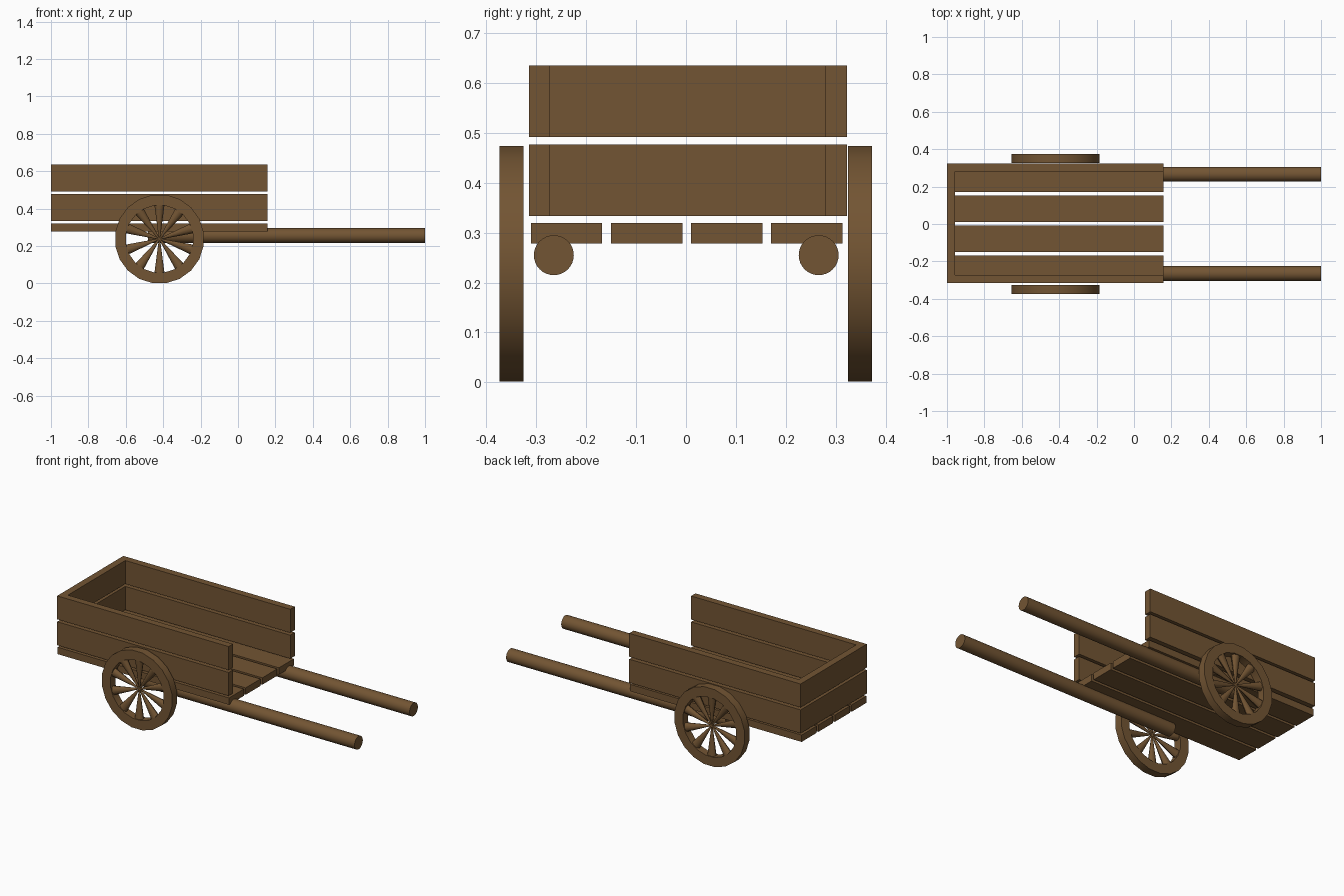
import bpy, bmesh, math
from mathutils import Matrix, Vector

if "Cube" in bpy.data.objects:
    bpy.data.objects.remove(bpy.data.objects["Cube"])

wood = bpy.data.materials.new("brown_wood")
wood.diffuse_color = (0.17, 0.09, 0.033, 1)
wood.use_nodes = True
wood.node_tree.nodes["Principled BSDF"].inputs["Base Color"].default_value = wood.diffuse_color


def finish(name, bm, smooth=False):
    bmesh.ops.recalc_face_normals(bm, faces=bm.faces)
    me = bpy.data.meshes.new(name)
    bm.to_mesh(me)
    bm.free()
    me.materials.append(wood)
    ob = bpy.data.objects.new(name, me)
    bpy.context.collection.objects.link(ob)
    if smooth:
        bpy.ops.object.select_all(action='DESELECT')
        ob.select_set(True)
        bpy.context.view_layer.objects.active = ob
        bpy.ops.object.shade_smooth_by_angle(angle=math.radians(35))
    return ob


def board(name, x0, x1, y0, y1, z0, z1):
    bm = bmesh.new()
    m = Matrix.Translation(((x0 + x1) / 2, (y0 + y1) / 2, (z0 + z1) / 2))
    bmesh.ops.create_cube(bm, size=1, matrix=m @ Matrix.Diagonal((x1 - x0, y1 - y0, z1 - z0, 1)))
    return finish(name, bm)


# floor planks
for i in range(4):
    y = -0.311 + i * 0.1605
    board(f"floor_plank_{i + 1}", -1, 0.157, y, y + 0.143, 0.278, 0.32)

# side and back walls, two boards high
for level, z in (("lower", 0.334), ("upper", 0.492)):
    board(f"front_side_board_{level}", -1, 0.157, -0.315, -0.273, z, z + 0.143)
    board(f"rear_side_board_{level}", -1, 0.157, 0.28, 0.323, z, z + 0.143)
    board(f"end_board_{level}", -1, -0.957, -0.273, 0.28, z, z + 0.143)

# round pull shafts
for name, y in (("front_shaft", -0.265), ("rear_shaft", 0.266)):
    bm = bmesh.new()
    x0, x1 = -0.48, 1.0
    m = Matrix.Translation(((x0 + x1) / 2, y, 0.255)) @ Matrix.Rotation(math.pi / 2, 4, 'Y')
    bmesh.ops.create_cone(bm, cap_ends=True, segments=32, radius1=0.04, radius2=0.04,
                          depth=x1 - x0, matrix=m)
    finish(name, bm, True)


def wheel(name, y):
    c = Vector((-0.42, y, 0.2375))
    # rim: rectangular section spun around the axle
    bm = bmesh.new()
    n, rings = 20, []
    for i in range(n):
        a = 2 * math.pi * (i + 0.5) / n
        d = Vector((math.cos(a), 0, math.sin(a)))
        rings.append([bm.verts.new(c + d * r + Vector((0, h, 0)))
                      for r, h in ((0.239, -0.024), (0.239, 0.024), (0.181, 0.024), (0.181, -0.024))])
    for i in range(n):
        p, q = rings[i], rings[(i + 1) % n]
        for k in range(4):
            bm.faces.new((p[k], p[(k + 1) % 4], q[(k + 1) % 4], q[k]))
    finish(name + "_rim", bm, True)
    # tapered spokes meeting at the hub
    bm = bmesh.new()
    for i in range(10):
        m = (Matrix.Translation(c) @ Matrix.Rotation(math.radians(36 * i), 4, 'Y')
             @ Matrix.Translation((0, 0, 0.095)) @ Matrix.Diagonal((1, 0.8, 1, 1)))
        bmesh.ops.create_cone(bm, cap_ends=True, segments=12, radius1=0.003, radius2=0.028,
                              depth=0.19, matrix=m)
    finish(name + "_spokes", bm, True)


wheel("front_wheel", -0.35)
wheel("rear_wheel", 0.349)
